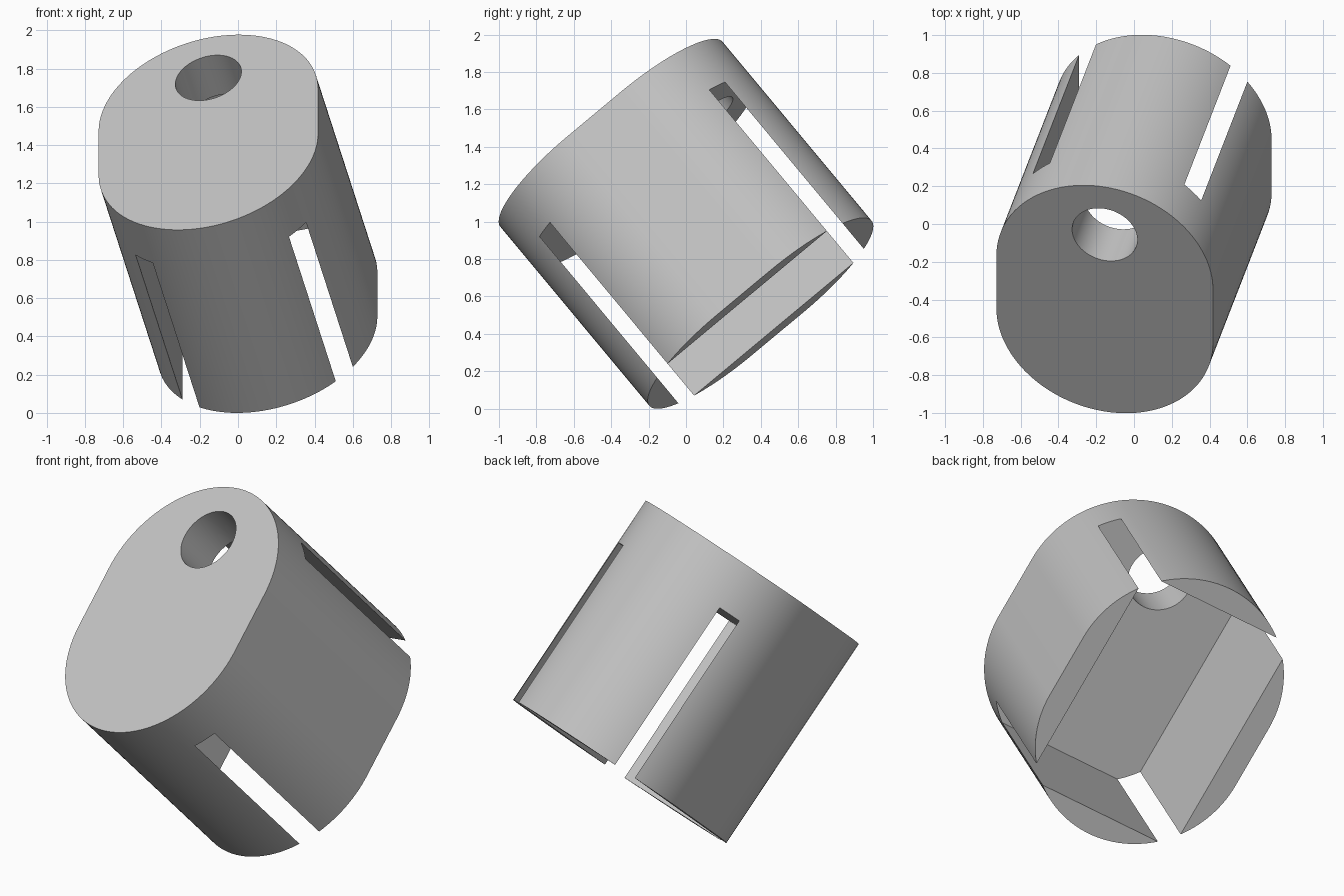
import bpy, bmesh, math
from mathutils import Matrix, Vector

if "Cube" in bpy.data.objects:
    bpy.data.objects.remove(bpy.data.objects["Cube"], do_unlink=True)

RADIUS, STRAIGHT, HEIGHT = 0.591, 0.182, 1.283   # end radius, half straight side, length
CAP = 0.27                                       # thickness of the closed end
POCKET_U, POCKET_V = 0.459, 0.645                # half sizes of the square pocket
HOLE_V, HOLE_R = 0.445, 0.178

grey = bpy.data.materials.new("plain grey")
grey.use_nodes = True
grey.diffuse_color = (0.55, 0.55, 0.55, 1)
grey.node_tree.nodes["Principled BSDF"].inputs["Base Color"].default_value = (0.55, 0.55, 0.55, 1)


def prism(name, outline, low, high):
    """Extrude a closed 2D outline along z."""
    bm = bmesh.new()
    face = bm.faces.new([bm.verts.new((x, y, low)) for x, y in outline])
    side = bmesh.ops.extrude_face_region(bm, geom=[face])
    moved = [g for g in side["geom"] if isinstance(g, bmesh.types.BMVert)]
    bmesh.ops.translate(bm, verts=moved, vec=(0, 0, high - low))
    bmesh.ops.recalc_face_normals(bm, faces=bm.faces)
    mesh = bpy.data.meshes.new(name)
    bm.to_mesh(mesh)
    bm.free()
    mesh.materials.append(grey)
    obj = bpy.data.objects.new(name, mesh)
    bpy.context.collection.objects.link(obj)
    return obj


def arc(radius, centre_y, start, sweep, steps):
    angles = [start + sweep * i / steps for i in range(steps + 1)]
    return [(radius * math.cos(a), centre_y + radius * math.sin(a)) for a in angles]


# Rounded body with two flat flanks
half = HEIGHT / 2
outline = (arc(RADIUS, STRAIGHT, 0, math.pi, 64)
           + arc(RADIUS, -STRAIGHT, math.pi, math.pi, 64))
body = prism("slotted_body", outline, -half, half)

# Pocket open at the bottom, its corners break through as four slots
corners = [(-POCKET_U, -POCKET_V), (POCKET_U, -POCKET_V),
           (POCKET_U, POCKET_V), (-POCKET_U, POCKET_V)]
pocket = prism("pocket_cutter", corners, -half - 0.2, half - CAP)

# Round hole through the closed end
hole = prism("hole_cutter", arc(HOLE_R, HOLE_V, 0, math.tau, 64)[:-1],
             half - CAP - 0.1, half + 0.2)

for cutter in (pocket, hole):
    mod = body.modifiers.new(cutter.name, "BOOLEAN")
    mod.operation = "DIFFERENCE"
    mod.solver = "EXACT"
    mod.object = cutter
bpy.context.view_layer.objects.active = body
body.select_set(True)
for mod in list(body.modifiers):
    bpy.ops.object.modifier_apply(modifier=mod.name)
for cutter in (pocket, hole):
    bpy.data.objects.remove(cutter, do_unlink=True)

# Tilt the body and stand it on the ground
axis = Vector((-0.2416, -0.621, 0.746)).normalized()
along = Vector((0, axis.z, -axis.y)).normalized()
across = along.cross(axis)
body.data.transform(Matrix((across, along, axis)).transposed().to_4x4())
lowest = min(v.co.z for v in body.data.vertices)
body.data.transform(Matrix.Translation((0, 0, -lowest)))
bpy.ops.object.shade_smooth_by_angle(angle=math.radians(30))
